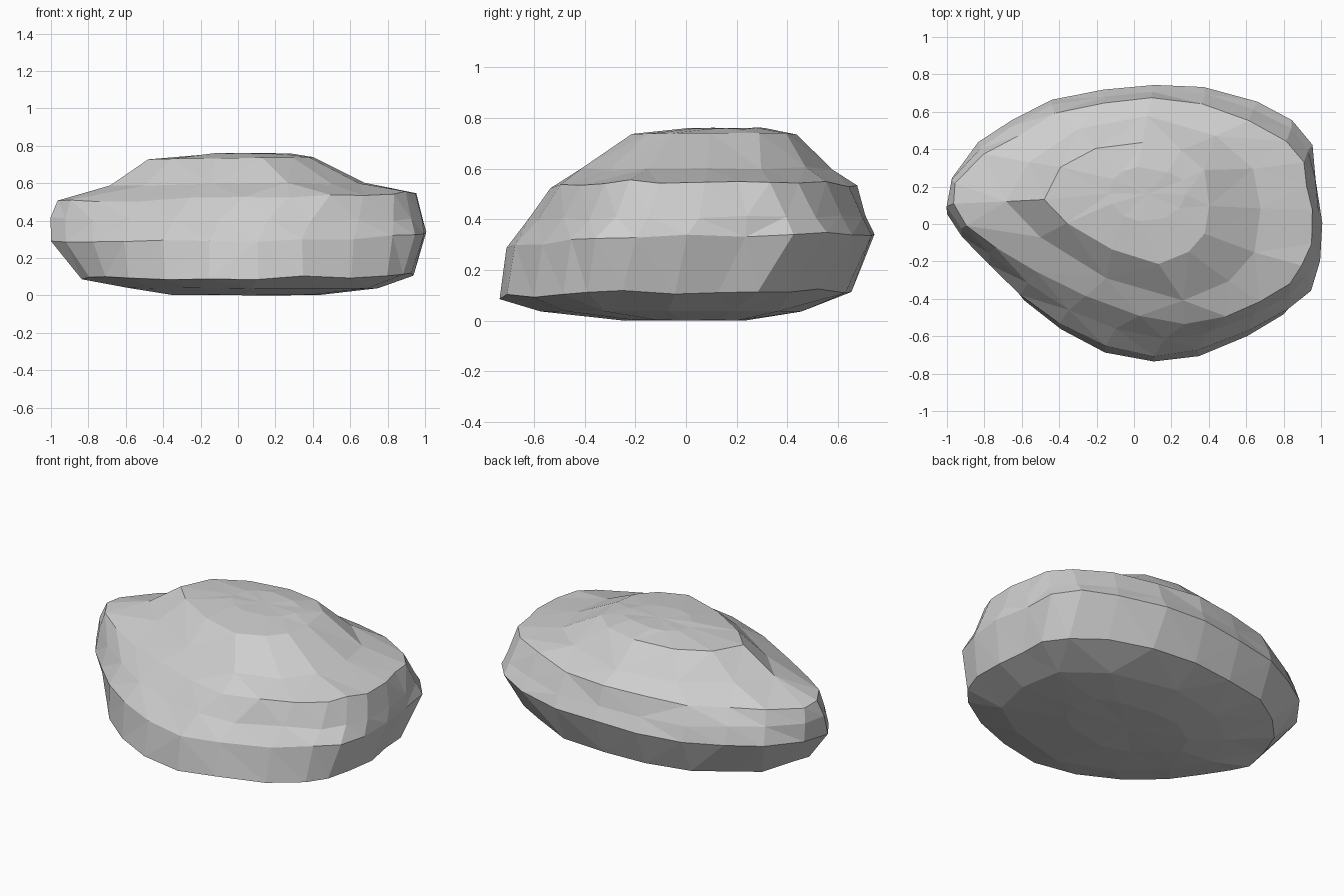
import bpy, bmesh, random
from mathutils import Vector

cube = bpy.data.objects.get("Cube")
if cube:
    bpy.data.objects.remove(cube)
random.seed(4)

# Plan outline of the boulder: blunt right end, tapered left end
OUTLINE = [(-1, .05), (-.98, .23), (-.83, .43), (-.65, .55), (-.44, .66), (-.17, .71),
           (.1, .735), (.38, .725), (.65, .65), (.85, .55), (.95, .41), (.98, .22),
           (1, 0), (.99, -.22), (.94, -.37), (.83, -.48), (.62, -.59), (.35, -.7),
           (.1, -.735), (-.15, -.68), (-.39, -.56), (-.6, -.4), (-.78, -.23), (-.92, -.09)]

# Layers: x min, x max, y min, y max, z, rise along x, rise along y,
# end bluntness, front skew to the right, back corner tuck, stride
LAYERS = [(-.34, .42, -.24, .23, .003, 0, 0, 1, 0, 0, 2),
          (-.6, .74, -.58, .45, .04, 0, 0, 1, 0, .1, 2),
          (-.83, .935, -.735, .66, .105, .01, .015, 4, 0, .18, 1),
          (-1, 1, -.71, .735, .315, .02, .03, 1, 0, 0, 1),
          (-.995, .985, -.61, .71, .41, 0, .01, 1, .08, .08, 1),
          (-.97, .95, -.53, .675, .525, .025, 0, 1, .25, .2, 1),
          (-.68, .67, -.4, .575, .595, .01, 0, 1, .26, .15, 2),
          (-.48, .4, -.22, .43, .735, .005, 0, 1, .13, 0, 2),
          (-.14, .27, .01, .3, .76, 0, 0, 1, 0, 0, 2)]


def ring(bm, x0, x1, y0, y1, z, rise_x, rise_y, blunt, skew, tuck, stride):
    verts = []
    for px, py in OUTLINE[::stride]:
        inset = x0 + 1 if px < 0 else x1 - 1
        lean = skew * max(-py, 0) * (1 - px * px)
        x = px + inset * abs(px) ** blunt + lean
        y = y0 + (py + .735) / 1.47 * (y1 - y0)
        y -= tuck * px * px * max(py, 0)
        wobble = Vector([random.uniform(-1, 1) for _ in range(3)]) * .009
        wobble.z *= .3 if z < .05 or z > .7 else 1
        verts.append(bm.verts.new(Vector((x, y, z + rise_x * px + rise_y * py)) + wobble))
    return [verts[i // stride] for i in range(len(OUTLINE))]


# Stone shell: stacked rings joined by facets, closed by faceted caps
bm = bmesh.new()
rings = [ring(bm, *layer) for layer in LAYERS]
count = len(OUTLINE)
for low, high in zip(rings, rings[1:]):
    for i in range(count):
        j = (i + 1) % count
        corners = list(dict.fromkeys((low[i], low[j], high[j], high[i])))
        if len(corners) > 2:
            bm.faces.new(corners)
caps = [bm.faces.new(list(dict.fromkeys(r))) for r in (rings[0], rings[-1])]
bmesh.ops.poke(bm, faces=caps)
bmesh.ops.triangulate(bm, faces=bm.faces[:], quad_method='BEAUTY')
bmesh.ops.recalc_face_normals(bm, faces=bm.faces[:])

# Seat the stone on the ground
lowest = min(v.co.z for v in bm.verts)
for v in bm.verts:
    v.co.z -= lowest

mesh = bpy.data.meshes.new("boulder")
bm.to_mesh(mesh)
bm.free()
boulder = bpy.data.objects.new("boulder", mesh)
bpy.context.collection.objects.link(boulder)

# Pale grey stone
stone = bpy.data.materials.new("pale_grey_stone")
stone.use_nodes = True
colour = (.62, .62, .62, 1)
stone.diffuse_color = colour
stone.node_tree.nodes["Principled BSDF"].inputs["Base Color"].default_value = colour
mesh.materials.append(stone)
